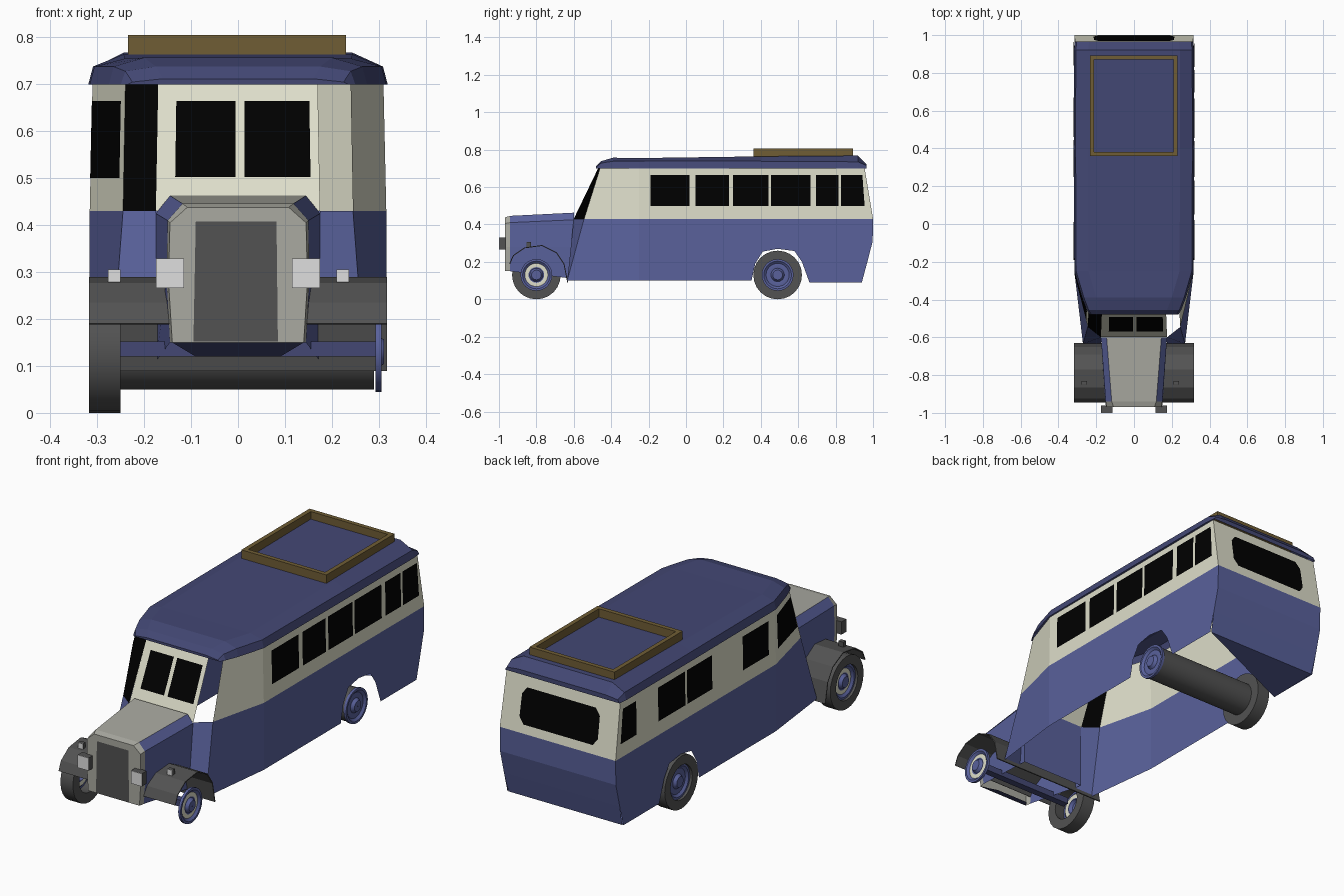
import bpy, bmesh, math
from mathutils import Vector

cube = bpy.data.objects.get("Cube")
if cube:
    bpy.data.objects.remove(cube)


def material(name, r, g, b):
    m = bpy.data.materials.new(name)
    m.use_nodes = True
    m.diffuse_color = (r, g, b, 1)
    bsdf = next(n for n in m.node_tree.nodes if n.type == 'BSDF_PRINCIPLED')
    bsdf.inputs["Base Color"].default_value = (r, g, b, 1)
    return m


BLUE = material("body_blue", .10, .12, .33)
ROOF = material("roof_dark_blue", .056, .064, .175)
CREAM = material("cream", .73, .73, .59)
BLACK = material("window_black", 0, 0, 0)
DARK = material("dark_grey", .085, .085, .085)
SILVER = material("silver_grey", .40, .40, .355)
LAMP = material("lamp_white", .74, .74, .74)
WOOD = material("rack_brown", .16, .11, .035)
CENTRE = Vector((0, .2, .4))


def finish(name, bm, *mats):
    me = bpy.data.meshes.new(name)
    bm.to_mesh(me)
    bm.free()
    for m in mats:
        me.materials.append(m)
    ob = bpy.data.objects.new(name, me)
    bpy.context.collection.objects.link(ob)
    return ob


def panel(name, pts, mat):
    """One sheet, facing away from the middle of the vehicle."""
    bm = bmesh.new()
    f = bm.faces.new([bm.verts.new(p) for p in pts])
    f.normal_update()
    if f.normal.dot(f.calc_center_median() - CENTRE) < 0:
        f.normal_flip()
    return finish(name, bm, mat)


def loft(name, sections, mats, rule=None, cap=True, closed=False):
    """Skin a row of matching sections."""
    bm = bmesh.new()
    rings = [[bm.verts.new(p) for p in s] for s in sections]
    n = len(rings[0])
    for a, b in zip(rings, rings[1:]):
        for i in range(n if closed else n - 1):
            j = (i + 1) % n
            bm.faces.new((a[i], a[j], b[j], b[i]))
    if cap:
        bm.faces.new(rings[0])
        bm.faces.new(rings[-1])
    bmesh.ops.recalc_face_normals(bm, faces=bm.faces[:])
    for f in bm.faces:
        f.normal_update()
        if rule:
            f.material_index = rule(f)
    return finish(name, bm, *mats)


def box(name, lo, hi, mat):
    bm = bmesh.new()
    bmesh.ops.create_cube(bm, size=1)
    for v in bm.verts:
        v.co = [l + (c + .5) * (h - l) for l, h, c in zip(lo, hi, v.co)]
    return finish(name, bm, mat)


def lathe(name, profile, y, z, mats, rule=None, sides=24):
    """Spin an (x, radius) profile about the x axis."""
    rings = [[(x, y + r * math.cos(k * math.tau / sides), z + r * math.sin(k * math.tau / sides))
              for k in range(sides)] for x, r in profile]
    ob = loft(name, rings, mats, rule, cap=False, closed=True)
    bpy.ops.object.select_all(action='DESELECT')
    ob.select_set(True)
    bpy.context.view_layer.objects.active = ob
    bpy.ops.object.shade_smooth_by_angle(angle=math.radians(30))
    return ob


def glass(name, quad, uv):
    """Thin plate laid on a wall; quad runs bottom a, bottom b, top b, top a."""
    a, b, c, d = map(Vector, quad)
    n = (b - a).cross(d - a).normalized()
    if n.dot((a + c) / 2 - CENTRE) < 0:
        n = -n
    return panel(name, [a.lerp(b, u).lerp(d.lerp(c, u), v) + n * .005 for u, v in uv], BLACK)


def rect(u0, u1, v0, v1):
    return [(u0, v0), (u1, v0), (u1, v1), (u0, v1)]


BELT, EAVE, FLOOR = .43, .70, .10
side_outline = [(-.25, BELT), (-.25, FLOOR), (.35, FLOOR), (.37, .19), (.41, .255), (.49, .27),
                (.58, .258), (.62, .20), (.66, .09), (.94, .09), (.967, .19), (.998, .31), (1, BELT)]
windows = {1: [(-.19, .02), (.05, .23), (.25, .44), (.455, .665), (.695, .815), (.83, .955)],
           -1: [(-.19, .01), (.25, .445), (.46, .67), (.84, .965)]}

for s, tag in ((1, "left"), (-1, "right")):
    # Side walls with rear wheel cut-out
    panel(f"{tag}_lower_side", [(s * .316, y, z) for y, z in side_outline], BLUE)
    panel(f"{tag}_upper_side", [(s * .316, -.25, BELT), (s * .316, 1, BELT),
                                (s * .31, .955, EAVE), (s * .31, -.25, EAVE)], CREAM)
    for i, (y0, y1) in enumerate(windows[s]):
        top = min(y1, .943)
        panel(f"{tag}_side_window_{i + 1}", [(s * .319, y0, .50), (s * .319, y1, .50),
                                             (s * .316, top, .665), (s * .316, y0, .665)], BLACK)

    # Tapering cab: flared lower panels, upper door panel
    cab = [(s * .316, -.25, BELT), (s * .245, -.545, BELT), (s * .24, -.46, EAVE), (s * .31, -.25, EAVE)]
    screen_foot, flare = (s * .175, -.60, BELT), (s * .27, -.635, FLOOR)
    panel(f"{tag}_cab_lower", [(s * .316, -.25, FLOOR), flare, cab[1], cab[0]], BLUE)
    panel(f"{tag}_cowl", [flare, (s * .175, -.635, FLOOR), screen_foot, cab[1]], BLUE)
    panel(f"{tag}_cab_upper", cab, CREAM)
    if s < 0:
        glass("right_cab_window", cab, rect(.06, .94, .26, .87))
        panel("right_quarter_glass", [cab[1], screen_foot, (-.17, -.47, EAVE), cab[2]], BLACK)

    # Lamps
    lamp_x = .21 if s > 0 else .25
    for part, x0, x1, y0, y1, z0, z1 in (("headlamp", .115, .175, -.998, -.962, .266, .329),
                                         ("side_lamp", lamp_x, lamp_x + .027, -.85, -.83, .278, .306)):
        lo, hi = sorted((s * x0, s * x1))
        box(f"{tag}_{part}", (lo, y0, z0), (hi, y1, z1), DARK)
        box(f"{tag}_{part}_lens", (lo, y0 - .002, z0), (hi, y0, z1), LAMP)

    # Wheel hubs, ringed at the front axle
    for end, y in (("front", -.80), ("rear", .49)):
        hub = [(.293, .085), (.306, .085), (.306, .074), (.296, .062), (.298, .042),
               (.296, .036), (.311, .026), (.311, .001)]

        def ring(f, y=y):
            c = f.calc_center_median()
            return int(y < 0 and .044 < math.hypot(c.y - y, c.z - .13) < .06)
        lathe(f"{tag}_{end}_hub", [(s * x, r) for x, r in hub], y, .13, [BLUE, CREAM], ring)

# Front fenders: one thin arched sheet running through under the bonnet
arch = [(-.945, .19), (-.925, .235), (-.865, .277), (-.77, .29), (-.69, .25), (-.65, .19), (-.63, .09)]
fender = loft("front_fenders", [[(x, y, z) for y, z in arch] for x in (-.318, .318)], [DARK], cap=False)
fender.modifiers.new("thickness", 'SOLIDIFY').thickness = .005

# Tyres on the right-hand wheels
for end, y in (("front", -.80), ("rear", .49)):
    lathe(f"right_{end}_tyre", [(-.25, .08), (-.25, .13), (-.318, .13), (-.318, .085), (-.25, .08)],
          y, .13, [DARK])

# Axles
lathe("rear_axle_drum", [(-.26, .001), (-.26, .08), (.29, .08), (.29, .001)], .49, .13, [DARK])
box("front_axle", (-.25, -.82, .12), (.305, -.785, .152), ROOF)

# Rear wall and underside
rows = [(.31, .94, .09), (.316, .967, .19), (.316, .998, .31), (.316, 1, BELT), (.31, .955, EAVE)]
for i, (a, b) in enumerate(zip(rows, rows[1:])):
    quad = [(-a[0], *a[1:]), a, b, (-b[0], *b[1:])]
    panel(f"rear_wall_{i + 1}", quad, CREAM if a[2] == BELT else BLUE)
glass("rear_window", quad, [(.20, .16), (.80, .16), (.84, .28), (.84, .68),
                            (.80, .80), (.20, .80), (.16, .68), (.16, .28)])
panel("rear_underside", [(.31, .94, .09), (-.31, .94, .09), (-.316, .66, .09)], BLUE)

# Windscreen with two panes
screen = [(-.175, -.598, BELT), (.175, -.598, BELT), (.17, -.47, EAVE), (-.17, -.47, EAVE)]
panel("windscreen_frame", screen, CREAM)
glass("windscreen_right_pane", screen, rect(.115, .485, .26, .86))
glass("windscreen_left_pane", screen, rect(.54, .945, .26, .86))

# Roof
stations = [(-.48, .235, .705, .712), (-.455, .25, .728, .738), (-.39, .275, .738, .757),
            (-.25, .316, .738, .755), (.4, .319, .738, .764), (.92, .318, .735, .768), (.965, .313, .715, .722)]


def roof_section(y, w, shoulder, top):
    half = [(w, y, EAVE), (w - .01, y, shoulder), (w - .075, y, top)]
    return half + [(-x, y, z) for x, y, z in reversed(half)]


loft("roof", [roof_section(*st) for st in stations], [ROOF])

# Roof rack
for part, lo, hi in (("front", (-.234, .36), (.23, .382)), ("rear", (-.234, .87), (.23, .892)),
                     ("right", (-.234, .382), (-.212, .87)), ("left", (.208, .382), (.23, .87))):
    box(f"roof_rack_{part}", (*lo, .76), (*hi, .805), WOOD)


# Bonnet with radiator surround
def bonnet_section(y, *half):
    return [(x, y, z) for x, z in half] + [(-x, y, z) for x, z in reversed(half)]


def bonnet_colour(f):
    return int(f.calc_center_median().y < -.945 or f.normal.z > .9)


loft("bonnet", [bonnet_section(-.968, (.14, .15), (.148, .28), (.145, .405), (.108, .438)),
                bonnet_section(-.94, (.145, .15), (.152, .28), (.15, .41), (.118, .446)),
                bonnet_section(-.60, (.175, .11), (.175, .28), (.175, .425), (.145, .463))],
     [BLUE, SILVER], bonnet_colour)
panel("radiator_grille", [(-.095, -.971, .152), (.085, -.971, .152), (.082, -.971, .408), (-.09, -.971, .408)], DARK)
panel("front_chin", [(-.14, -.966, .15), (.14, -.966, .15), (.09, -.90, .12), (-.09, -.90, .12)], ROOF)
